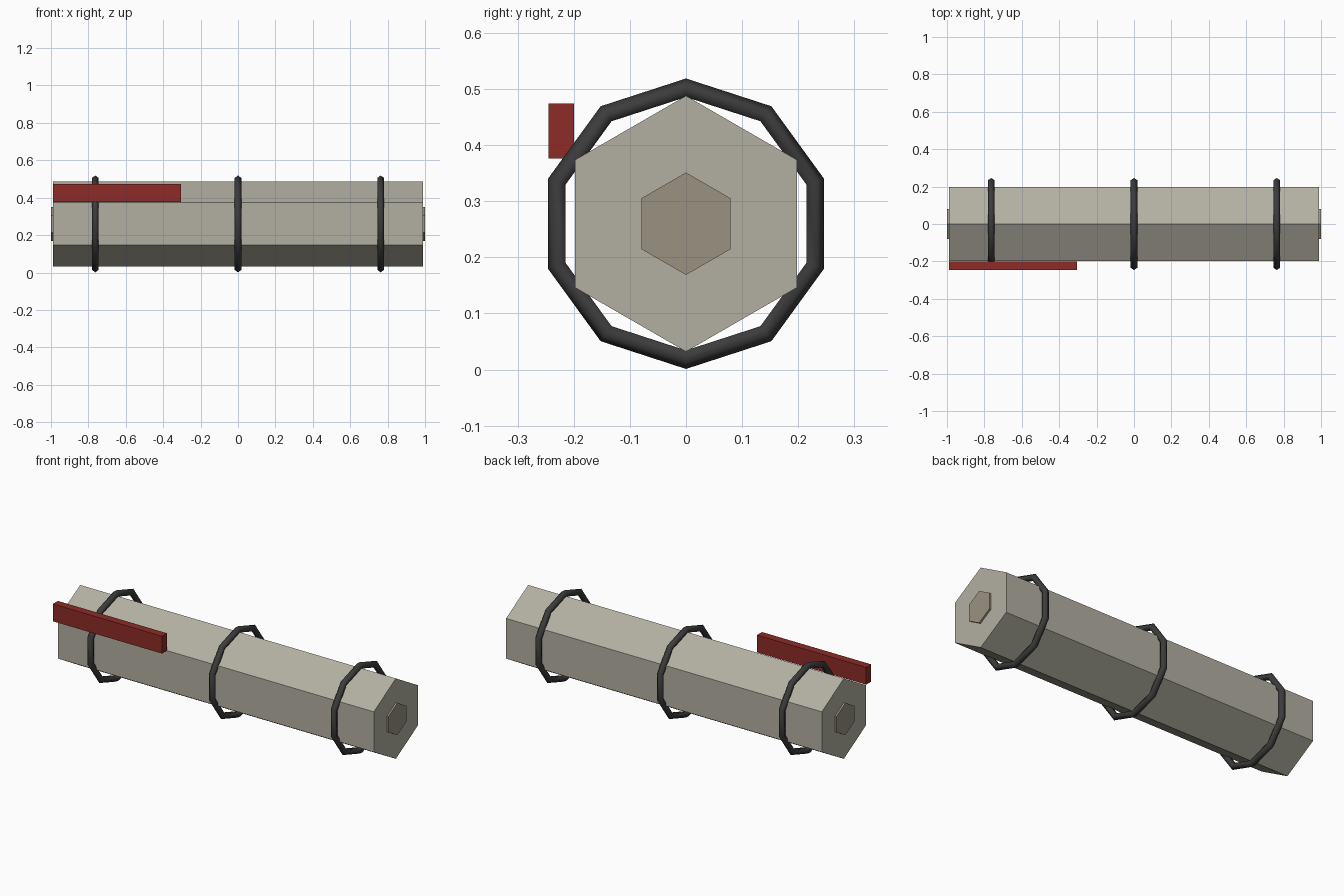
import bpy, bmesh
from math import sin, cos, pi

if "Cube" in bpy.data.objects:
    bpy.data.objects.remove(bpy.data.objects["Cube"])

CZ = 0.26       # height of the long axis
R = 0.228       # corner radius of the hexagonal body


def material(name, rgb):
    m = bpy.data.materials.new(name)
    m.diffuse_color = (*rgb, 1)
    m.use_nodes = True
    m.node_tree.nodes["Principled BSDF"].inputs["Base Color"].default_value = m.diffuse_color
    return m


TAN = material("tan", (0.45, 0.43, 0.36))
DARK_TAN = material("dark_tan", (0.32, 0.29, 0.22))
BLACK = material("black", (0.045, 0.045, 0.045))
RED = material("red", (0.27, 0.025, 0.02))


def prism_x(name, profile, x0, x1, mat):
    """Extrude a closed (y, z) profile along x."""
    bm = bmesh.new()
    face = bm.faces.new([bm.verts.new((x0, y, z)) for y, z in profile])
    new = bmesh.ops.extrude_face_region(bm, geom=[face])["geom"]
    bmesh.ops.translate(bm, vec=(x1 - x0, 0, 0),
                        verts=[v for v in new if isinstance(v, bmesh.types.BMVert)])
    bmesh.ops.recalc_face_normals(bm, faces=bm.faces)
    mesh = bpy.data.meshes.new(name)
    bm.to_mesh(mesh)
    bm.free()
    mesh.materials.append(mat)
    obj = bpy.data.objects.new(name, mesh)
    bpy.context.collection.objects.link(obj)
    return obj


def hexagon(r):
    return [(r * sin(i * pi / 3), CZ + r * cos(i * pi / 3)) for i in range(6)]


# Hexagonal body
prism_x("body", hexagon(R), -0.99, 0.99, TAN)

# Small hexagonal caps on both ends
for side, s in (("left", -1), ("right", 1)):
    prism_x("end_cap_" + side, hexagon(0.4 * R), s * 0.98, s * 1.0, DARK_TAN)

# Ten-sided bands around the body
for name, x in (("left", -0.763), ("middle", 0), ("right", 0.763)):
    bpy.ops.mesh.primitive_torus_add(
        major_segments=10, minor_segments=5, major_radius=0.2405,
        minor_radius=0.0183, location=(x, 0, CZ), rotation=(0, pi / 2, 0))
    band = bpy.context.object
    band.name = "band_" + name
    band.data.materials.append(BLACK)
    bpy.ops.object.shade_smooth()

# Red bar on the upper front edge
prism_x("red_bar", [(-0.245, 0.376), (-0.2, 0.376), (-0.2, 0.474), (-0.245, 0.474)],
        -0.99, -0.305, RED)
